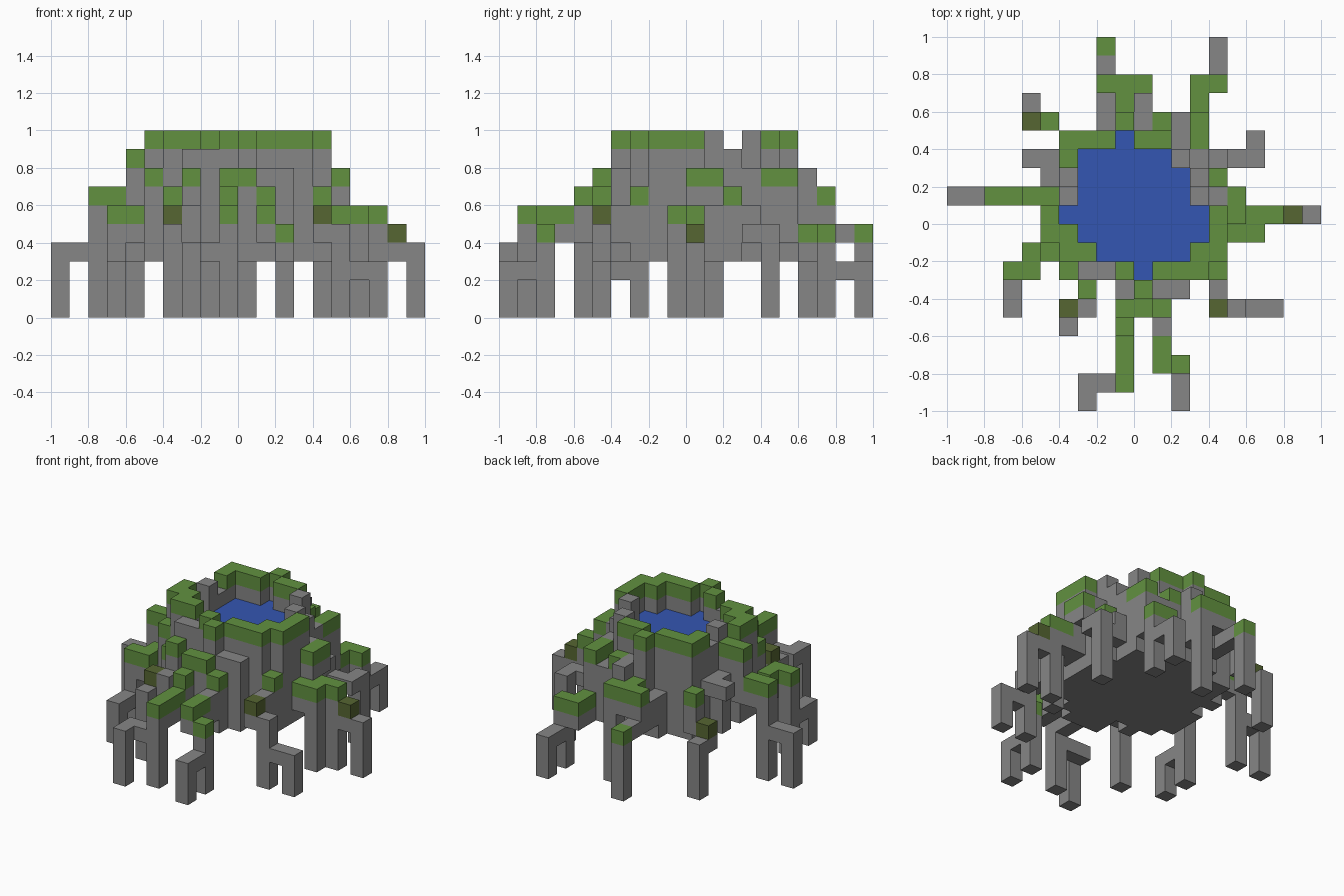
import bpy
import bmesh
from mathutils import Vector

CELL = 0.1
STONE, GRASS, MOSS, WATER = range(4)
PALETTE = (
    ("grey stone", (0.238, 0.238, 0.238)),
    ("green grass", (0.122, 0.284, 0.051)),
    ("dark moss", (0.093, 0.133, 0.032)),
    ("blue water", (0.034, 0.093, 0.445)),
)

default_cube = bpy.data.objects.get("Cube")
if default_cube:
    bpy.data.objects.remove(default_cube, do_unlink=True)


def make_material(name, rgb):
    material = bpy.data.materials.new(name)
    material.use_nodes = True
    material.diffuse_color = (*rgb, 1)
    shader = material.node_tree.nodes["Principled BSDF"]
    shader.inputs["Base Color"].default_value = (*rgb, 1)
    shader.inputs["Roughness"].default_value = 0.9
    return material


materials = [make_material(*entry) for entry in PALETTE]
cells = {}      # (x, y, z) -> (part name, colour)


def column(part, x, y, bottom, top, cap=STONE):
    """Stack of stone blocks with a coloured top block, replacing what stood there."""
    for z in range(10):
        cells.pop((x, y, z), None)
    for z in range(bottom, top):
        cells[x, y, z] = (part, cap if z == top - 1 else STONE)


def arm(part, *columns):
    for entry in columns:
        column(part, *entry)


# Pond: one span of water per row, from the front row to the back row
spans = ((0, 0), (-2, 2), (-3, 3), (-4, 3), (-3, 2), (-3, 2), (-3, 1), (-1, -1))
pond = {(x, y) for y, (a, b) in enumerate(spans, start=-3) for x in range(a, b + 1)}

# Basin: grassy rim on every cell that touches the pond
for px, py in pond:
    for x in range(px - 1, px + 2):
        for y in range(py - 1, py + 2):
            if (x, y) not in pond:
                column("basin", x, y, 3, 10, GRASS)
for x, y in pond:
    column("basin", x, y, 3, 7)
    cells[x, y, 7] = ("pond_water", WATER)

# Bare and broken stretches of the rim
arm("basin",
    (3, 2, 3, 9), (3, 1, 3, 10), (2, 3, 3, 10), (3, 3, 3, 8), (4, 1, 3, 8),
    (2, 4, 3, 7), (2, 5, 3, 7), (1, 5, 3, 8, GRASS),
    (-4, 2, 3, 9), (-4, 1, 3, 10), (-5, 2, 3, 7),
    (-2, -3, 3, 9), (-3, -3, 3, 9), (-4, -3, 3, 7, GRASS),
    (-1, -4, 3, 7), (1, -4, 3, 8), (2, -4, 3, 8), (4, 2, 3, 7, GRASS))

# Front arms
arm("front_right_arm",
    (-1, -5, 3, 8, GRASS), (-1, -6, 4, 7, GRASS), (-1, -7, 4, 6, GRASS),
    (-1, -8, 4, 6, GRASS), (-1, -9, 0, 6, GRASS),
    (-2, -9, 3, 4), (-3, -9, 3, 4), (-3, -10, 0, 4))
arm("front_left_arm",
    (0, -5, 3, 8, GRASS), (1, -5, 3, 7, GRASS), (1, -6, 4, 6),
    (1, -7, 4, 6, GRASS), (1, -8, 4, 6, GRASS), (2, -8, 0, 5, GRASS),
    (2, -9, 2, 3), (2, -10, 0, 3))
arm("front_left_corner_arm",
    (4, -3, 3, 7, GRASS), (4, -4, 4, 6), (4, -5, 4, 6, MOSS),
    (5, -5, 0, 5), (6, -5, 2, 3), (7, -5, 0, 3))
arm("front_right_corner_arm",
    (-3, -4, 3, 8, GRASS), (-3, -5, 4, 6), (-4, -5, 4, 6, MOSS), (-4, -6, 0, 5))

# Side arms
arm("left_arm",
    (5, 1, 6, 8, GRASS), (5, 0, 4, 8, GRASS), (6, 0, 4, 6, GRASS),
    (7, 0, 0, 6, GRASS), (8, 0, 3, 5, MOSS), (9, 0, 0, 4),
    (5, -1, 4, 6, GRASS), (6, -1, 0, 6, GRASS))
arm("left_rear_arm", (4, 3, 4, 6), (5, 3, 4, 5), (6, 3, 4, 5), (6, 4, 0, 5))
arm("right_arm",
    (-5, 1, 5, 9, GRASS), (-6, 1, 5, 9, GRASS), (-7, 1, 5, 7, GRASS),
    (-8, 1, 0, 7, GRASS), (-9, 1, 3, 4), (-10, 1, 0, 4))
arm("right_front_arm",
    (-5, -2, 3, 8, GRASS), (-6, -2, 4, 6, GRASS), (-6, -3, 4, 6, GRASS),
    (-7, -3, 0, 6, GRASS), (-7, -4, 2, 3), (-7, -5, 0, 3))
arm("right_ledge", (-5, 3, 6, 7), (-6, 3, 6, 7))

# Back arms
arm("back_right_corner_arm",
    (-5, 5, 4, 7, GRASS), (-5, 4, 4, 6), (-6, 5, 3, 5, MOSS), (-6, 6, 0, 4))
cells.pop((-5, 4, 4), None)
arm("back_right_arm",
    (-2, 5, 3, 6), (-2, 6, 4, 6), (-1, 6, 4, 7, GRASS), (0, 5, 3, 8), (0, 6, 4, 8),
    (-1, 7, 5, 7, GRASS), (0, 7, 0, 7, GRASS), (-2, 7, 4, 7, GRASS),
    (-2, 8, 4, 5), (-2, 9, 0, 5, GRASS))
arm("back_left_arm",
    (3, 4, 3, 8, GRASS), (3, 5, 4, 8, GRASS), (3, 6, 3, 5, GRASS),
    (3, 7, 3, 5, GRASS), (4, 7, 0, 5, GRASS), (4, 8, 2, 3), (4, 9, 0, 3))
for z in range(10):
    cells.pop((-5, 4, z), None)


def build_part(part):
    """Mesh the outer faces of every block that belongs to the part."""
    bm = bmesh.new()
    for cell, (owner, colour) in cells.items():
        if owner != part:
            continue
        for axis in range(3):
            for sign in (-1, 1):
                normal = Vector((0, 0, 0))
                normal[axis] = sign
                neighbour = tuple(int(c + n) for c, n in zip(cell, normal))
                if neighbour in cells:
                    continue
                side = Vector((0, 0, 0))
                side[(axis + 1) % 3] = 1
                up = normal.cross(side)
                middle = Vector(cell) + Vector((0.5, 0.5, 0.5)) + normal / 2
                corners = ((-1, -1), (1, -1), (1, 1), (-1, 1))
                face = bm.faces.new([
                    bm.verts.new((middle + (side * a + up * b) / 2) * CELL)
                    for a, b in corners])
                face.material_index = colour
    bmesh.ops.remove_doubles(bm, verts=bm.verts, dist=CELL / 100)
    mesh = bpy.data.meshes.new(part)
    bm.to_mesh(mesh)
    bm.free()
    for material in materials:
        mesh.materials.append(material)
    bpy.context.collection.objects.link(bpy.data.objects.new(part, mesh))


for part_name in sorted({owner for owner, _ in cells.values()}):
    build_part(part_name)
